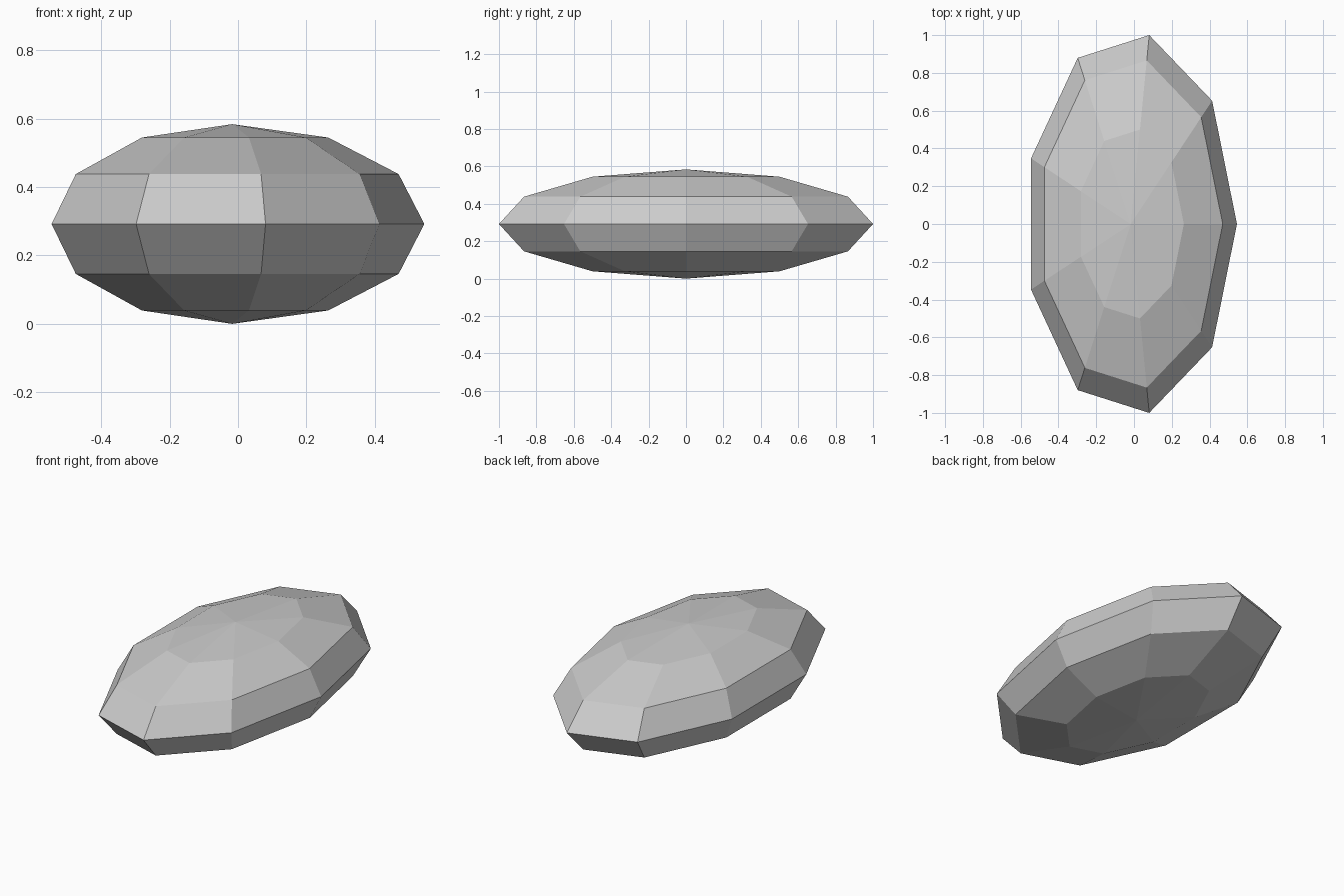
import bpy
import bmesh
from mathutils import Matrix

if "Cube" in bpy.data.objects:
    bpy.data.objects.remove(bpy.data.objects["Cube"], do_unlink=True)

# Plain grey stone colour
GREY = (0.6, 0.6, 0.6, 1.0)
stone_grey = bpy.data.materials.new("stone_grey")
stone_grey.use_nodes = True
stone_grey.diffuse_color = GREY
stone_grey.node_tree.nodes["Principled BSDF"].inputs["Base Color"].default_value = GREY

# Faceted pebble: nine-sided low-poly sphere, flattened and stretched
SEGMENTS, RINGS = 9, 6
RADII = (0.562, 1.0154, 0.292)
CENTRE = (-0.017, 0, 0.292)

bm = bmesh.new()
bmesh.ops.create_uvsphere(bm, u_segments=SEGMENTS, v_segments=RINGS, radius=1)

# Turn the sphere so that one corner points along +x
widest = max(bm.verts, key=lambda v: v.co.xy.length - abs(v.co.z))
turn = Matrix.Rotation(-widest.co.xy.angle_signed((1, 0)) * -1, 4, "Z")
if (turn @ widest.co).x < 0.999:
    turn.invert()
bmesh.ops.transform(bm, matrix=turn, verts=bm.verts)
bmesh.ops.scale(bm, vec=RADII, verts=bm.verts)
bmesh.ops.translate(bm, vec=CENTRE, verts=bm.verts)
bmesh.ops.recalc_face_normals(bm, faces=bm.faces)

mesh = bpy.data.meshes.new("pebble")
bm.to_mesh(mesh)
bm.free()
mesh.materials.append(stone_grey)
pebble = bpy.data.objects.new("pebble", mesh)
bpy.context.collection.objects.link(pebble)
